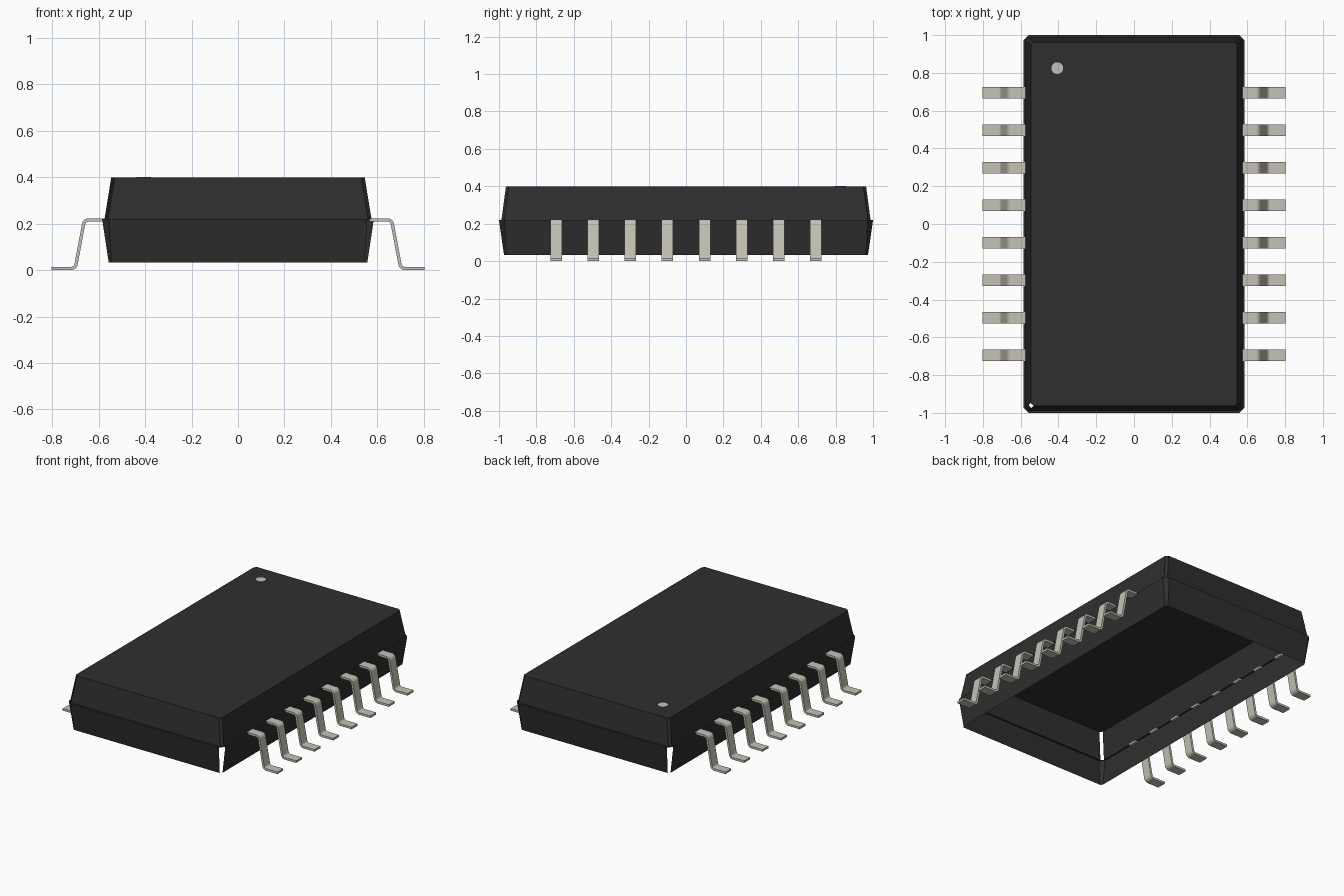
import bpy, bmesh, math

if "Cube" in bpy.data.objects:
    bpy.data.objects.remove(bpy.data.objects["Cube"], do_unlink=True)


def material(name, rgb, roughness):
    m = bpy.data.materials.new(name)
    m.use_nodes = True
    m.diffuse_color = (*rgb, 1)
    bsdf = m.node_tree.nodes["Principled BSDF"]
    bsdf.inputs["Base Color"].default_value = (*rgb, 1)
    bsdf.inputs["Roughness"].default_value = roughness
    return m


black = material("black plastic", (0.028, 0.028, 0.028), 0.6)
metal = material("tinned metal", (0.56, 0.54, 0.47), 0.4)


def make_object(name, bm, mat):
    mesh = bpy.data.meshes.new(name)
    bm.to_mesh(mesh)
    bm.free()
    mesh.materials.append(mat)
    ob = bpy.data.objects.new(name, mesh)
    bpy.context.collection.objects.link(ob)
    return ob


def ring(bm, hx, hy, z, c):
    """Rectangle with cut corners, counter-clockwise; sides 1, 3, 5, 7 are the corner cuts."""
    pts = [(-hx + c, -hy), (hx - c, -hy), (hx, -hy + c), (hx, hy - c),
           (hx - c, hy), (-hx + c, hy), (-hx, hy - c), (-hx, -hy + c)]
    return [bm.verts.new((x, y, z)) for x, y in pts]


def band(bm, low, high, skip=()):
    for i in range(8):
        if i not in skip:
            j = (i + 1) % 8
            bm.faces.new((low[i], low[j], high[j], high[i]))


# Hollow package body: open underneath, drafted walls, a small ledge at the
# parting line, and a few open corner cuts
bm = bmesh.new()
rim = ring(bm, 0.557, 0.973, 0.033, 0.012)
ledge_outer = ring(bm, 0.585, 1.0, 0.219, 0.028)
ledge_inner = ring(bm, 0.575, 0.987, 0.219, 0.015)
top = ring(bm, 0.546, 0.963, 0.398, 0.015)
band(bm, rim, ledge_outer, skip=(1, 5))
band(bm, ledge_outer, ledge_inner)
band(bm, ledge_inner, top, skip=(7,))
bm.faces.new(top)
make_object("package_body", bm, black)


# Gull-wing leads: one bent strip, thickened, mirrored and repeated along y
def arc(cx, cz, r, a0, a1, n=5):
    angles = [math.radians(a0 + (a1 - a0) * i / n) for i in range(n + 1)]
    return [(cx + r * math.cos(a), cz + r * math.sin(a)) for a in angles]


path = [(0.567, 0.2155)]
path += arc(0.645, 0.1955, 0.02, 90, 9)      # shoulder bend
path += arc(0.719, 0.029, 0.022, 189, 270)   # foot bend
path += [(0.803, 0.007)]

COUNT, PITCH, WIDTH = 8, 0.1985, 0.062
y0 = -PITCH * (COUNT - 1) / 2
bm = bmesh.new()
edges = [[bm.verts.new((x, y0 + s * WIDTH / 2, z)) for s in (-1, 1)] for x, z in path]
for a, b in zip(edges, edges[1:]):
    bm.faces.new((a[0], b[0], b[1], a[1]))
leads = make_object("leads", bm, metal)

solid = leads.modifiers.new("Thickness", 'SOLIDIFY')
solid.thickness = 0.014
solid.offset = 0
solid.use_even_offset = True
leads.modifiers.new("Both sides", 'MIRROR').use_axis = (True, False, False)
row = leads.modifiers.new("Row", 'ARRAY')
row.count = COUNT
row.use_relative_offset = False
row.use_constant_offset = True
row.constant_offset_displace = (0, PITCH, 0)

# Round marker showing the first lead
bpy.ops.mesh.primitive_cylinder_add(vertices=24, radius=0.031, depth=0.004,
                                    location=(-0.406, 0.825, 0.399))
marker = bpy.context.object
marker.name = "first_lead_marker"
marker.data.materials.append(metal)
